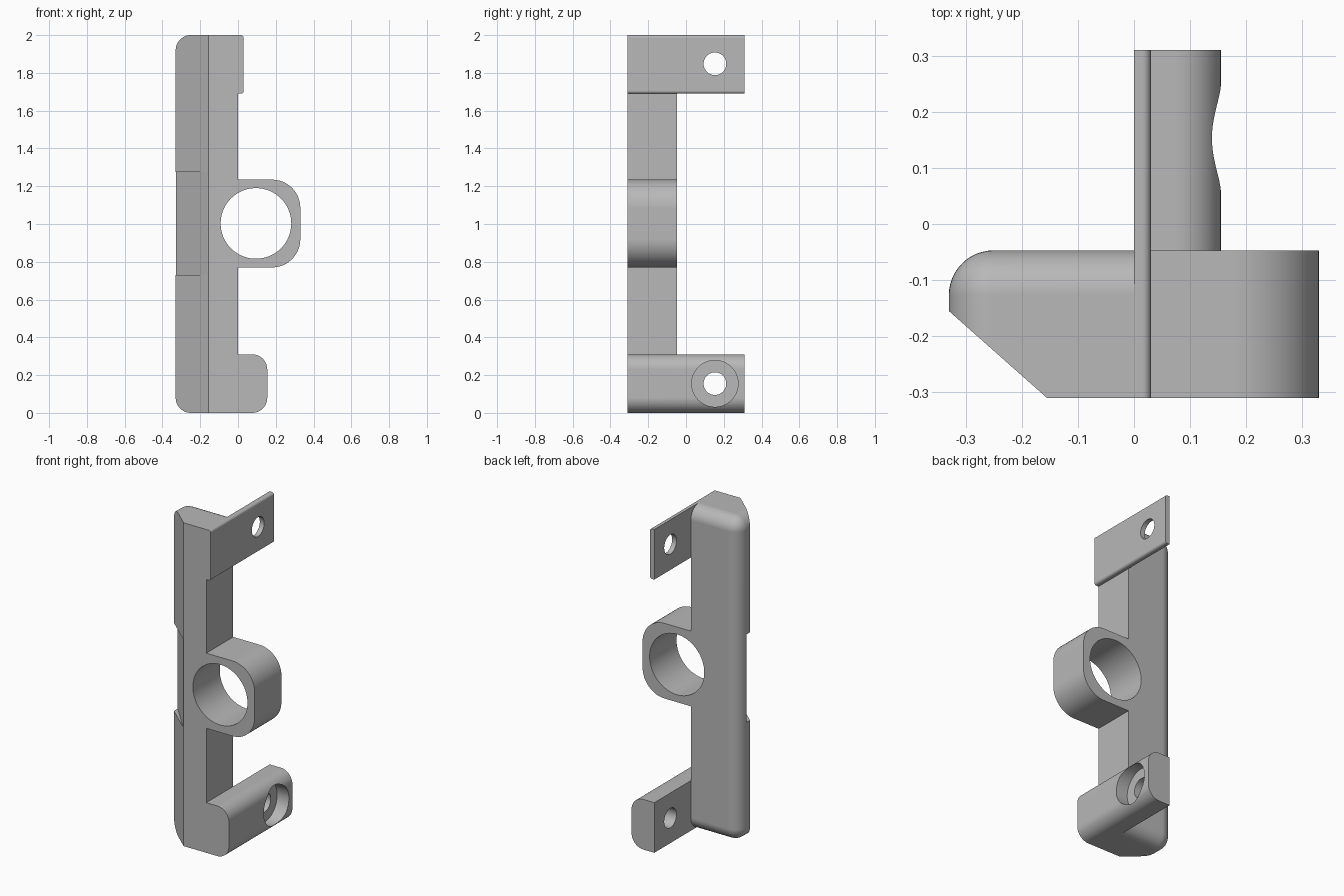
import bpy, bmesh
from math import sin, cos, pi, radians
from mathutils import Vector

if "Cube" in bpy.data.objects:
    bpy.data.objects.remove(bpy.data.objects["Cube"], do_unlink=True)

grey = bpy.data.materials.new("plain grey")
grey.use_nodes = True
colour = (0.48, 0.48, 0.48, 1)
grey.diffuse_color = colour
grey.node_tree.nodes["Principled BSDF"].inputs["Base Color"].default_value = colour

LEFT, FRONT, BACK, TAIL, TOP = -0.33, -0.31, -0.047, 0.31, 2.0
FILLET = 0.08


def finish(name, bm):
    """Turn a bmesh into an object with tidy coordinates."""
    for v in bm.verts:
        v.co = Vector([round(c, 5) for c in v.co])
    bmesh.ops.recalc_face_normals(bm, faces=bm.faces)
    mesh = bpy.data.meshes.new(name)
    bm.to_mesh(mesh)
    bm.free()
    mesh.materials.append(grey)
    obj = bpy.data.objects.new(name, mesh)
    bpy.context.collection.objects.link(obj)
    return obj


def prism(name, outline, axis, start, end):
    """Extrude a flat outline along the given axis."""
    place = {"x": lambda u, v, t: (t, u, v),
             "y": lambda u, v, t: (u, t, v),
             "z": lambda u, v, t: (u, v, t)}[axis]
    bm = bmesh.new()
    a, b = [[bm.verts.new(place(u, v, t)) for u, v in outline] for t in (start, end)]
    bm.faces.new(a)
    bm.faces.new(b)
    for i in range(len(a)):
        j = (i + 1) % len(a)
        bm.faces.new((a[i], a[j], b[j], b[i]))
    return finish(name, bm)


def arc(cx, cy, r, first, last, steps):
    angles = [first + (last - first) * i / steps for i in range(steps + 1)]
    return [(cx + r * cos(a), cy + r * sin(a)) for a in angles]


def lug_outline(right, low, high, r):
    """Rectangle starting at x = 0 with its two outer corners rounded."""
    return ([(0, high), (0, low)] + arc(right - r, low + r, r, -pi / 2, 0, 12)
            + arc(right - r, high - r, r, 0, pi / 2, 12))


def circle(cx, cy, r):
    return arc(cx, cy, r, 0, 2 * pi, 64)[:-1]


def combine(target, other, operation):
    mod = target.modifiers.new("combine", "BOOLEAN")
    mod.operation, mod.solver, mod.object = operation, "EXACT", other
    bpy.context.view_layer.objects.active = target
    bpy.ops.object.modifier_apply(modifier=mod.name)
    bpy.data.objects.remove(other, do_unlink=True)


# Upright bar, filleted along its left and back edges
bm = bmesh.new()
bmesh.ops.create_cube(bm, size=1)
for v in bm.verts:
    v.co = (LEFT if v.co.x < 0 else 0, FRONT if v.co.y < 0 else BACK, TOP if v.co.z > 0 else 0)
soft = []
for e in bm.edges:
    mid = (e.verts[0].co + e.verts[1].co) / 2
    on_left, on_back = abs(mid.x - LEFT) < 0.001, abs(mid.y - BACK) < 0.001
    on_end = min(mid.z, TOP - mid.z) < 0.001
    if on_left + on_back + on_end == 2 and (on_left or on_back):
        soft.append(e)
bmesh.ops.bevel(bm, geom=soft, offset=FILLET, offset_type="OFFSET", segments=12,
                profile=0.5, affect="EDGES")
bracket = finish("bracket", bm)

# Long front chamfer and the shallow recess in the middle of it
chamfer = [(-0.155, FRONT), (-0.505, 0), (-0.6, -0.1), (-0.4, -0.6), (-0.155, -0.4)]
combine(bracket, prism("chamfer_cutter", chamfer, "z", -0.1, TOP + 0.1), "DIFFERENCE")
recess = [(-0.165, -0.301), (-0.4, -0.0405), (-0.5, -0.1), (-0.3, -0.5)]
combine(bracket, prism("recess_cutter", recess, "z", 0.73, 1.275), "DIFFERENCE")

# Ring lug, thin upper tab and thick lower foot
combine(bracket, prism("ring_lug", lug_outline(0.33, 0.77, 1.235, 0.15), "y", FRONT, BACK), "UNION")
combine(bracket, prism("upper_tab", lug_outline(0.03, 1.69, TOP, 0.015), "y", FRONT, TAIL), "UNION")
combine(bracket, prism("lower_foot", lug_outline(0.155, 0, 0.31, FILLET), "y", FRONT, TAIL), "UNION")

# Ring bore, screw holes and counterbore
combine(bracket, prism("bore", circle(0.095, 1.003, 0.187), "y", -0.5, 0.2), "DIFFERENCE")
for z in (0.155, 1.848):
    combine(bracket, prism("screw_hole", circle(0.153, z, 0.06), "x", -0.1, 0.3), "DIFFERENCE")
combine(bracket, prism("counterbore", circle(0.153, 0.155, 0.123), "x", 0.075, 0.3), "DIFFERENCE")

# Smooth fillets with crisp edges and flat faces
bpy.ops.object.select_all(action="DESELECT")
bracket.select_set(True)
bpy.context.view_layer.objects.active = bracket
bpy.ops.object.shade_smooth_by_angle(angle=radians(25))
weighted = bracket.modifiers.new("flat faces", "WEIGHTED_NORMAL")
weighted.keep_sharp = True
